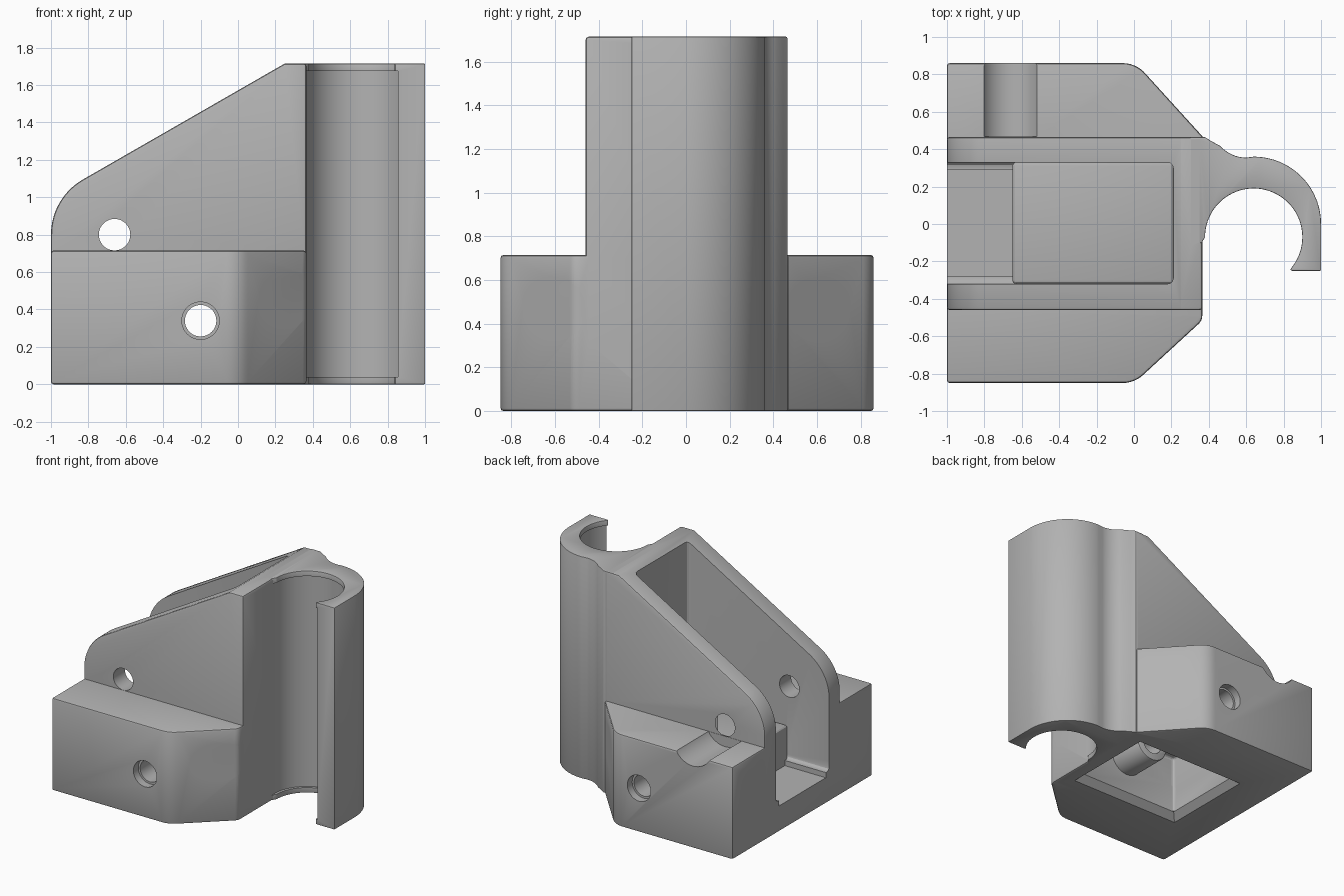
import bpy
import bmesh
from math import sin, cos, radians, pi
from mathutils import Matrix

if "Cube" in bpy.data.objects:
    bpy.data.objects.remove(bpy.data.objects["Cube"], do_unlink=True)

# Single plastic material
grey = bpy.data.materials.new("plain grey")
grey.use_nodes = True
colour = (0.45, 0.45, 0.45, 1)
grey.diffuse_color = colour
grey.node_tree.nodes["Principled BSDF"].inputs["Base Color"].default_value = colour


def apply(obj, mod):
    bpy.ops.object.select_all(action="DESELECT")
    bpy.context.view_layer.objects.active = obj
    obj.select_set(True)
    bpy.ops.object.modifier_apply(modifier=mod.name)


def finish(name, bm, bevel=0, segments=2):
    bmesh.ops.recalc_face_normals(bm, faces=bm.faces)
    mesh = bpy.data.meshes.new(name)
    bm.to_mesh(mesh)
    bm.free()
    mesh.materials.append(grey)
    obj = bpy.data.objects.new(name, mesh)
    bpy.context.collection.objects.link(obj)
    if bevel:
        mod = obj.modifiers.new("Bevel", "BEVEL")
        mod.width, mod.segments = bevel, segments
        mod.limit_method, mod.angle_limit = "ANGLE", radians(50)
        apply(obj, mod)
    return obj


def prism(name, points, low, high, axis="z", bevel=0):
    """Extrude an outline along z, or an (x, z) outline along y."""
    bm = bmesh.new()
    place = (lambda p, t: (p[0], p[1], t)) if axis == "z" else (lambda p, t: (p[0], t, p[1]))
    face = bm.faces.new([bm.verts.new(place(p, low)) for p in points])
    new = bmesh.ops.extrude_face_region(bm, geom=[face])["geom"]
    top = [v for v in new if isinstance(v, bmesh.types.BMVert)]
    offset = (0, 0, high - low) if axis == "z" else (0, high - low, 0)
    bmesh.ops.translate(bm, verts=top, vec=offset)
    return finish(name, bm, bevel)


def box(name, low, high, bevel=0, flare=0, segments=3):
    bm = bmesh.new()
    bmesh.ops.create_cube(bm, size=1)
    for v in bm.verts:
        grow = flare if v.co.z < 0 else 0
        for i in range(3):
            side = 1 if v.co[i] > 0 else -1
            v.co[i] = (high[i] if side > 0 else low[i]) + (side * grow if i < 2 else 0)
    return finish(name, bm, bevel, segments)


def cylinder(name, axis, a, b, low, high, radius, bevel=0):
    """Cylinder along one axis; a and b are its other two coordinates in order."""
    bm = bmesh.new()
    bmesh.ops.create_cone(bm, cap_ends=True, segments=64, radius1=radius,
                          radius2=radius, depth=high - low)
    mid = (low + high) / 2
    turn = {"x": Matrix.Rotation(pi / 2, 4, "Y"), "y": Matrix.Rotation(pi / 2, 4, "X"),
            "z": Matrix.Identity(4)}[axis]
    spot = {"x": (mid, a, b), "y": (a, mid, b), "z": (a, b, mid)}[axis]
    bm.transform(Matrix.Translation(spot) @ turn)
    return finish(name, bm, bevel)


def combine(target, tool, operation):
    mod = target.modifiers.new("Boolean", "BOOLEAN")
    mod.operation, mod.solver, mod.object = operation, "EXACT", tool
    apply(target, mod)
    bpy.data.objects.remove(tool, do_unlink=True)


def arc(cx, cy, r, start, end, steps):
    angles = [radians(start + (end - start) * i / steps) for i in range(steps + 1)]
    return [(cx + r * cos(t), cy + r * sin(t)) for t in angles]


HEIGHT = 1.715

# Wide lower block with clipped, rounded corners
base = ([(-1, 0.86), (-1, -0.85)] + arc(-0.06, -0.69, 0.16, -90, -45, 6)
        + arc(0.305, -0.49, 0.06, -45, 0, 4) + [(0.365, 0.47)]
        + arc(-0.06, 0.70, 0.16, 45, 90, 6))
bracket = prism("bracket_body", base, 0, 0.715, bevel=0.014)

# Tall upper block with a sloped, rounded outer end
upper = ([(-1, 0.3), (0.365, 0.3), (0.365, HEIGHT), (0.25, HEIGHT)]
         + arc(-0.66, 0.8, 0.34, 120, 180, 14))
combine(bracket, prism("upper_block", upper, -0.46, 0.465, "y", 0.014), "UNION")

# Open tube clip, blended into the back of the block
clip = ([(0.3, -0.12), (0.3, 0.464), (0.38, 0.464), (0.41, 0.445)]
        + arc(0.6, 0.54, 0.185, 222, 270, 8)
        + arc(0.64, 0, 0.36, 90, 0, 28) + [(1, -0.25), (0.84, -0.25)]
        + arc(0.64, -0.07, 0.26, -41, 180, 48) + [(0.362, -0.1)])
combine(bracket, prism("tube_clip", clip, 0, HEIGHT, bevel=0.012), "UNION")

# Slightly wider bore between the end lips of the clip
combine(bracket, cylinder("bore", "z", 0.64, -0.07, 0.04, 1.675, 0.28), "DIFFERENCE")

# Slot open at the end, with a chamfered floor, and a flared opening below
combine(bracket, box("slot", (-1.3, -0.32, 0.24), (0.21, 0.33, 2), 0.03), "DIFFERENCE")
combine(bracket, box("floor_recess", (-1.3, -0.28, 0.2), (-0.6, 0.29, 0.3)), "DIFFERENCE")
combine(bracket, box("opening", (-0.65, -0.32, -0.3), (0.21, 0.33, 0.5), 0.02), "DIFFERENCE")
combine(bracket, box("flare", (-0.65, -0.32, -0.01), (0.21, 0.33, 0.05), flare=0.06), "DIFFERENCE")

# Inner bosses, one on each wall
combine(bracket, box("square_boss", (-0.815, 0.03, 0.645), (-0.505, 0.36, 0.955), 0.02), "UNION")
combine(bracket, cylinder("round_boss", "y", -0.2, 0.34, -0.36, -0.03, 0.14, 0.012), "UNION")

# Cross holes, countersinks, long bolt holes and the rear relief groove
for x, z in ((-0.66, 0.8), (-0.2, 0.34)):
    combine(bracket, cylinder("cross_hole", "y", x, z, -1, 1, 0.084), "DIFFERENCE")
for low, high in ((-1, -0.79), (0.80, 1)):
    combine(bracket, cylinder("counterbore", "y", -0.2, 0.34, low, high, 0.1), "DIFFERENCE")
for y in (-0.605, 0.605):
    combine(bracket, cylinder("bolt_hole", "x", y, 0.465, -1.2, 0.6, 0.145), "DIFFERENCE")
combine(bracket, cylinder("groove", "y", -0.66, 0.8, 0.467, 1, 0.165), "DIFFERENCE")

bpy.ops.object.select_all(action="DESELECT")
bracket.select_set(True)
bpy.context.view_layer.objects.active = bracket
bpy.ops.object.shade_smooth_by_angle(angle=radians(25))
